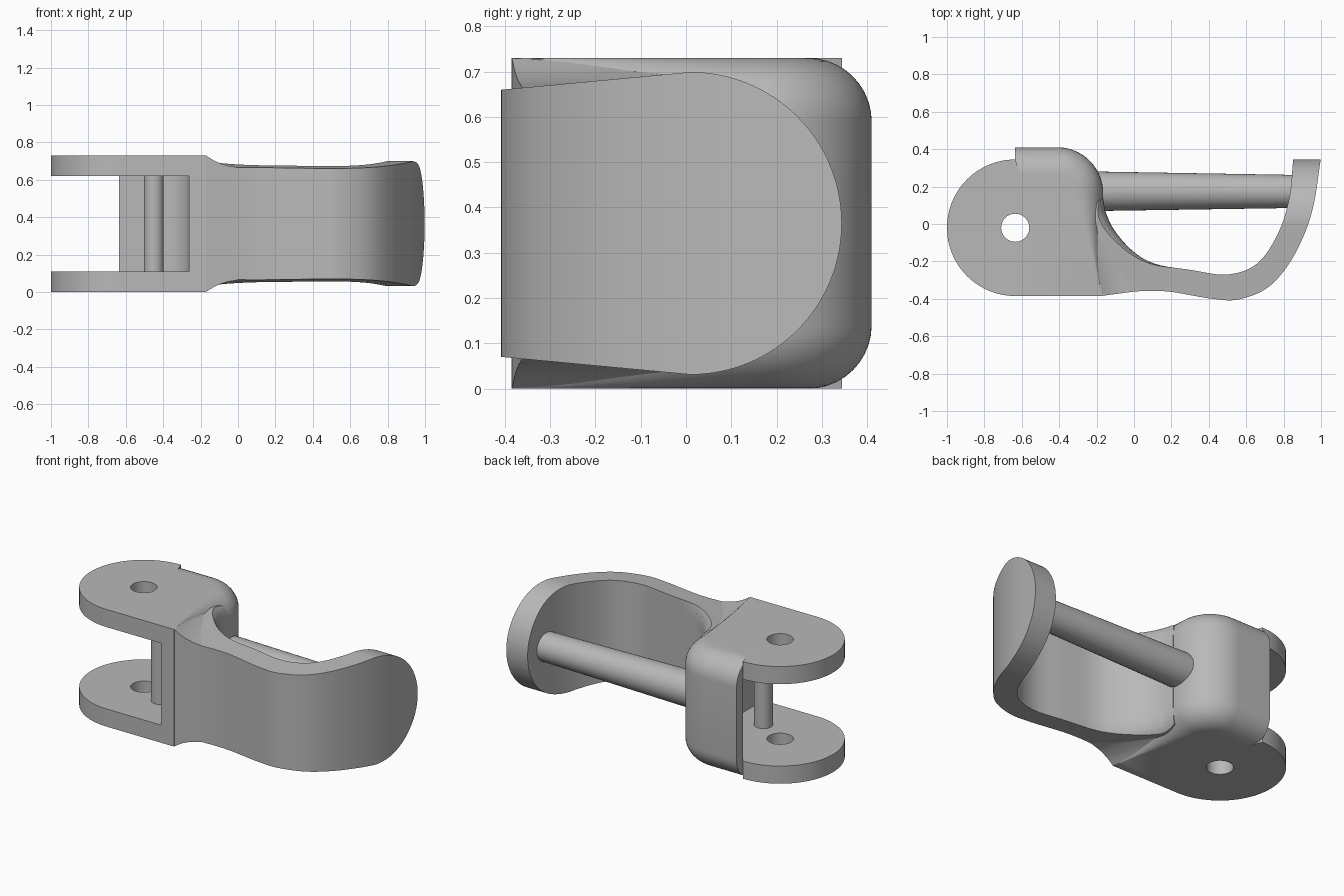
import bpy, bmesh
from math import sin, cos, pi, sqrt
from mathutils import Vector

if "Cube" in bpy.data.objects:
    bpy.data.objects.remove(bpy.data.objects["Cube"], do_unlink=True)

MID = 0.365          # symmetry plane height
FILLET = 0.14        # rounding of the block edges

steel = bpy.data.materials.new("grey_steel")
steel.use_nodes = True
steel.diffuse_color = (0.48, 0.48, 0.48, 1)
steel.node_tree.nodes["Principled BSDF"].inputs["Base Color"].default_value = steel.diffuse_color


def loft(name, rings):
    """Closed solid through a stack of rings with equal point counts."""
    bm = bmesh.new()
    rows = [[bm.verts.new(p) for p in ring] for ring in rings]
    n = len(rows[0])
    for a, b in zip(rows, rows[1:]):
        for i in range(n):
            j = (i + 1) % n
            bm.faces.new((a[i], a[j], b[j], b[i]))
    bm.faces.new(rows[0][::-1])
    bm.faces.new(rows[-1])
    bmesh.ops.recalc_face_normals(bm, faces=bm.faces)
    mesh = bpy.data.meshes.new(name)
    bm.to_mesh(mesh)
    bm.free()
    mesh.materials.append(steel)
    ob = bpy.data.objects.new(name, mesh)
    bpy.context.collection.objects.link(ob)
    return ob


def prism(name, pts, lo, hi):
    return loft(name, [[(x, y, z) for x, y in pts] for z in (lo, hi)])


def rounded(name, wide, top, steps=10):
    """Upright solid whose outline rounds from wide to top at both ends."""
    half = [(sin(t), cos(t)) for t in [pi / 2 * k / steps for k in range(steps + 1)]]
    layers = [(-1, s, c) for s, c in reversed(half)] + [(1, s, c) for s, c in half]
    rings = []
    for sign, s, c in layers:
        z = MID + sign * (MID - FILLET + FILLET * s)
        rings.append([(q[0] + (p[0] - q[0]) * c, q[1] + (p[1] - q[1]) * c, z)
                      for p, q in zip(wide, top)])
    return loft(name, rings)


def arc(cx, cy, r, a, b, n=24):
    return [(cx + r * cos(a + (b - a) * k / n), cy + r * sin(a + (b - a) * k / n))
            for k in range(n + 1)]


def spline(pts, n=8):
    """Catmull-Rom curve through the points."""
    v = [Vector(p) for p in pts]
    v = [2 * v[0] - v[1]] + v + [2 * v[-1] - v[-2]]
    out = []
    for a, b, c, d in zip(v, v[1:], v[2:], v[3:]):
        for k in range(n):
            t = k / n
            out.append(tuple(0.5 * (2 * b + (c - a) * t + (2 * a - 5 * b + 4 * c - d) * t * t
                                    + (3 * b - a - 3 * c + d) * t ** 3)))
    return out + [tuple(v[-2])]


def boolean(ob, other, operation):
    mod = ob.modifiers.new("cut", 'BOOLEAN')
    mod.operation, mod.solver, mod.object = operation, 'EXACT', other
    bpy.context.view_layer.objects.active = ob
    bpy.ops.object.modifier_apply(modifier=mod.name)
    bpy.data.objects.remove(other, do_unlink=True)


def smooth(ob):
    bpy.ops.object.select_all(action='DESELECT')
    ob.select_set(True)
    bpy.context.view_layer.objects.active = ob
    bpy.ops.object.shade_smooth_by_angle(angle=0.5)


# Block with rounded rear edges; the rounding fades out toward the front
def block_outline(r):
    end = (-0.41 + r, 0.165)
    side = [(-0.17 + (end[0] + 0.17) * k / 8, -0.385 + 0.55 * k / 8) for k in range(8)]
    return [(-0.635, -0.385)] + side + arc(-0.41, 0.165, r, 0, pi / 2) + [(-0.635, 0.165 + r)]


body = rounded("clevis_body", block_outline(0.245), block_outline(0.105))

# Round eye end of the clevis
eye = prism("eye_end", arc(-0.635, -0.02, 0.365, pi / 2, 1.5 * pi, 48)
            + [(-0.6, -0.385), (-0.6, 0.25)], 0, 2 * MID)

# Curved arm outline
outer = spline([(-0.17, -0.384), (0, -0.362), (0.1, -0.357), (0.2, -0.363), (0.3, -0.38),
                (0.42, -0.4), (0.55, -0.405), (0.7, -0.35), (0.81, -0.24), (0.9, -0.08),
                (0.96, 0.1), (0.998, 0.345)])
inner = spline([(0.852, 0.355), (0.83, 0.14), (0.77, -0.05), (0.66, -0.21), (0.5, -0.27),
                (0.3, -0.245), (0.12, -0.215), (0, -0.15), (-0.1, -0.04), (-0.15, 0.06),
                (-0.165, 0.14)])


def recede(p):
    w = min(1, max(0, (0.2 - p[0]) / 0.36))
    return (p[0] - 0.1 * w, p[1] - 0.09 * w)


def arm_solid(name):
    wide = [(-0.3, -0.384)] + outer + inner + [(-0.3, 0.14)]
    top = [(-0.3, -0.384)] + outer + [recede(p) for p in inner] + [(-0.4, 0.05)]
    return rounded(name, wide, top)


# Arm trimmed to a tapered, round-ended side outline
arm = arm_solid("arm")
radius = 0.334
rim = [(-0.45, -0.291)] + arc(0.01, 0, radius, -pi / 2, pi / 2, 64) + [(-0.45, 0.291)]
trim = loft("arm_trim", [[(x, y, MID + h) for y, h in rim] for x in (-0.8, 1.2)])
boolean(arm, trim, 'INTERSECT')

# Flared neck between block and arm
neck = arm_solid("neck")
flare = spline([(-0.17, 0.364), (-0.12, 0.335), (-0.06, 0.313), (0.0, 0.301), (0.12, 0.27)], 5)
section = [(-0.35, 0.364)] + flare
section += [(x, -h) for x, h in reversed(section)]
trim = loft("neck_trim", [[(x - 0.27 * (y + 0.385), y, MID + h) for x, h in section]
                          for y in (-0.5, 0.3)])
boolean(neck, trim, 'INTERSECT')

for part in (eye, arm, neck):
    boolean(body, part, 'UNION')

# Pocket between the two lugs, and the bolt hole
pocket = prism("pocket", [(-1.2, -0.6), (-0.262, -0.6)]
               + arc(-0.397, 0.21, 0.135, 0, pi / 2, 16) + [(-1.2, 0.345)], 0.11, 0.62)
boolean(body, pocket, 'DIFFERENCE')
hole = prism("hole", arc(-0.635, -0.02, 0.075, 0, 2 * pi, 40)[:-1], -0.1, 0.9)
boolean(body, hole, 'DIFFERENCE')
smooth(body)

# Upright pin inside the pocket
pin = prism("upright_pin", arc(-0.45, -0.12, 0.053, 0, 2 * pi, 32)[:-1], 0.1, 0.63)
smooth(pin)

# Slightly tapered cross bar from block to arm tip
bar = loft("cross_bar", [[(x, y, z) for y, z in arc(cy, MID, r, 0, 2 * pi, 40)[:-1]]
                         for x, cy, r in ((-0.23, 0.175, 0.106), (0.88, 0.174, 0.088))])
smooth(bar)
